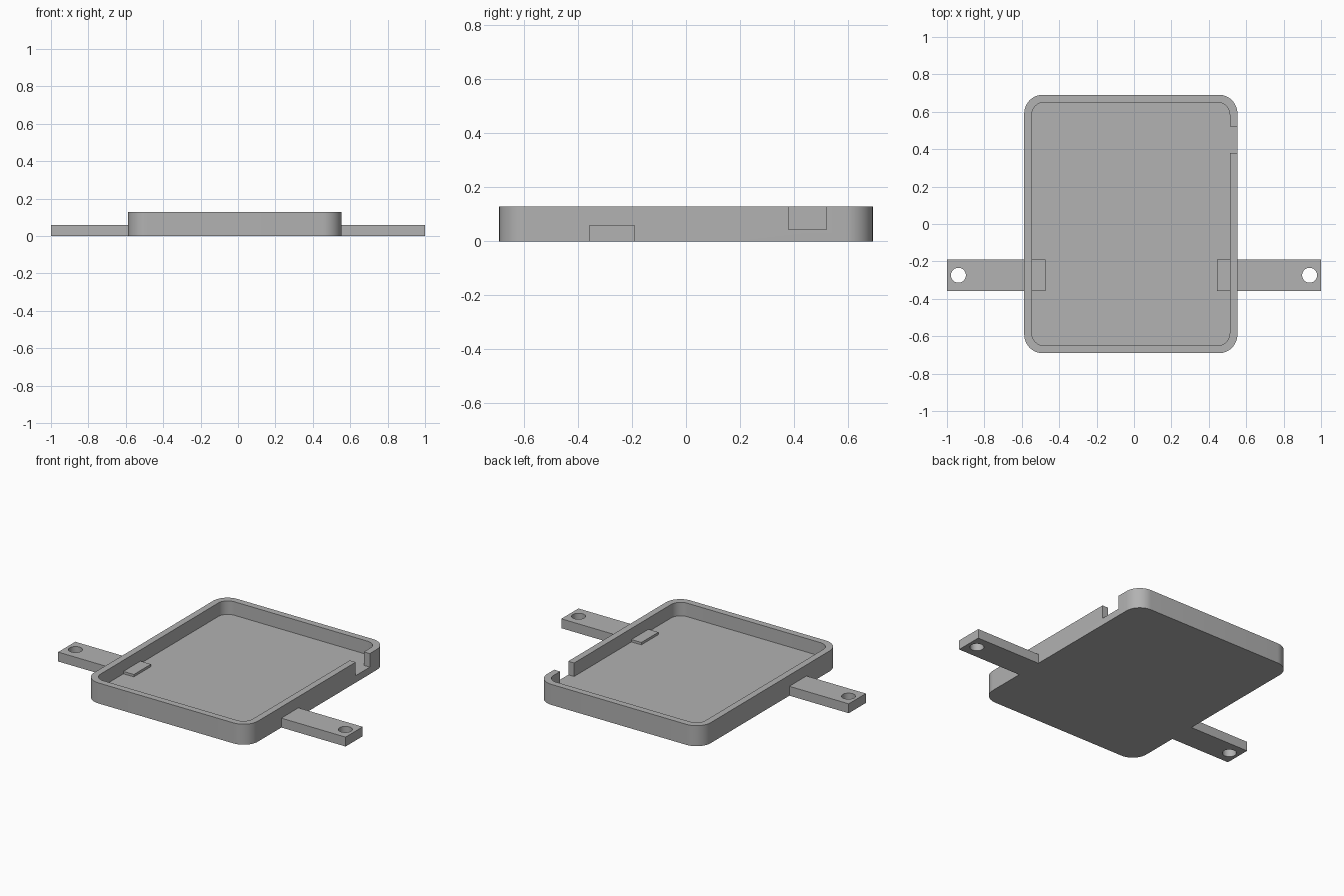
import bpy
import bmesh
from math import cos, sin, pi, radians

cube = bpy.data.objects.get("Cube")
if cube:
    bpy.data.objects.remove(cube, do_unlink=True)

grey = bpy.data.materials.new("plain grey")
grey.use_nodes = True
colour = (0.445, 0.445, 0.445, 1)
grey.diffuse_color = colour
grey.node_tree.nodes["Principled BSDF"].inputs["Base Color"].default_value = colour


def prism(name, outline, z0, z1):
    """Extrude a flat outline from z0 up to z1."""
    bm = bmesh.new()
    base = bm.faces.new([bm.verts.new((x, y, z0)) for x, y in outline])
    top = bmesh.ops.extrude_face_region(bm, geom=[base])["geom"]
    moved = [v for v in top if isinstance(v, bmesh.types.BMVert)]
    bmesh.ops.translate(bm, verts=moved, vec=(0, 0, z1 - z0))
    bmesh.ops.recalc_face_normals(bm, faces=bm.faces)
    mesh = bpy.data.meshes.new(name)
    bm.to_mesh(mesh)
    bm.free()
    mesh.materials.append(grey)
    obj = bpy.data.objects.new(name, mesh)
    bpy.context.collection.objects.link(obj)
    return obj


def rectangle(x0, x1, y0, y1):
    return [(x0, y0), (x1, y0), (x1, y1), (x0, y1)]


def rounded(x0, x1, y0, y1, r, steps=12):
    corners = [(x1 - r, y1 - r), (x0 + r, y1 - r), (x0 + r, y0 + r), (x1 - r, y0 + r)]
    return [(cx + r * cos(a), cy + r * sin(a))
            for q, (cx, cy) in enumerate(corners)
            for a in [(q + i / steps) * pi / 2 for i in range(steps + 1)]]


def circle(cx, cy, r, n=40):
    return [(cx + r * cos(2 * pi * i / n), cy + r * sin(2 * pi * i / n)) for i in range(n)]


def cut(obj, cutter):
    """Subtract the cutter, bake the result and drop the cutter."""
    cutter.hide_render = True
    mod = obj.modifiers.new("cut", "BOOLEAN")
    mod.operation = "DIFFERENCE"
    mod.solver = "EXACT"
    mod.object = cutter
    bpy.context.view_layer.update()
    graph = bpy.context.evaluated_depsgraph_get()
    baked = bpy.data.meshes.new_from_object(obj.evaluated_get(graph))
    obj.modifiers.clear()
    obj.data = baked
    bpy.data.objects.remove(cutter, do_unlink=True)


LEFT, RIGHT, HALF = -0.587, 0.553, 0.691
WALL, FLOOR, RIM = 0.041, 0.044, 0.129
TAB_Y0, TAB_Y1, TAB_TOP = -0.359, -0.189, 0.059

# Shallow tray with rounded corners
tray = prism("tray", rounded(LEFT, RIGHT, -HALF, HALF, 0.1), 0, RIM)
cut(tray, prism("cavity_cutter",
                rounded(LEFT + WALL, RIGHT - WALL, -HALF + WALL, HALF - WALL, 0.065),
                FLOOR, RIM + 0.1))

# Cable notch in the +x wall
cut(tray, prism("notch_cutter", rectangle(RIGHT - 0.06, RIGHT + 0.1, 0.38, 0.52),
                FLOOR, RIM + 0.1))

# Mounting tabs with screw holes, and their inner ends on the tray floor
parts = [tray]
for side, sign, wall_x, pad_x in (("right", -1, LEFT, -0.473), ("left", 1, RIGHT, 0.443)):
    tab = prism(side + "_tab", rectangle(*sorted((wall_x, sign)), TAB_Y0, TAB_Y1), 0, TAB_TOP)
    cut(tab, prism("hole_cutter", circle(sign * 0.939, (TAB_Y0 + TAB_Y1) / 2, 0.04),
                   -0.1, TAB_TOP + 0.1))
    pad = prism(side + "_pad",
                rectangle(*sorted((wall_x - sign * WALL, pad_x)), TAB_Y0, TAB_Y1),
                FLOOR, TAB_TOP)
    parts += [tab, pad]

# Smooth the rounded corners and holes, keep the edges sharp
bpy.ops.object.select_all(action="DESELECT")
for part in parts:
    part.select_set(True)
bpy.context.view_layer.objects.active = tray
bpy.ops.object.shade_smooth_by_angle(angle=radians(30))
